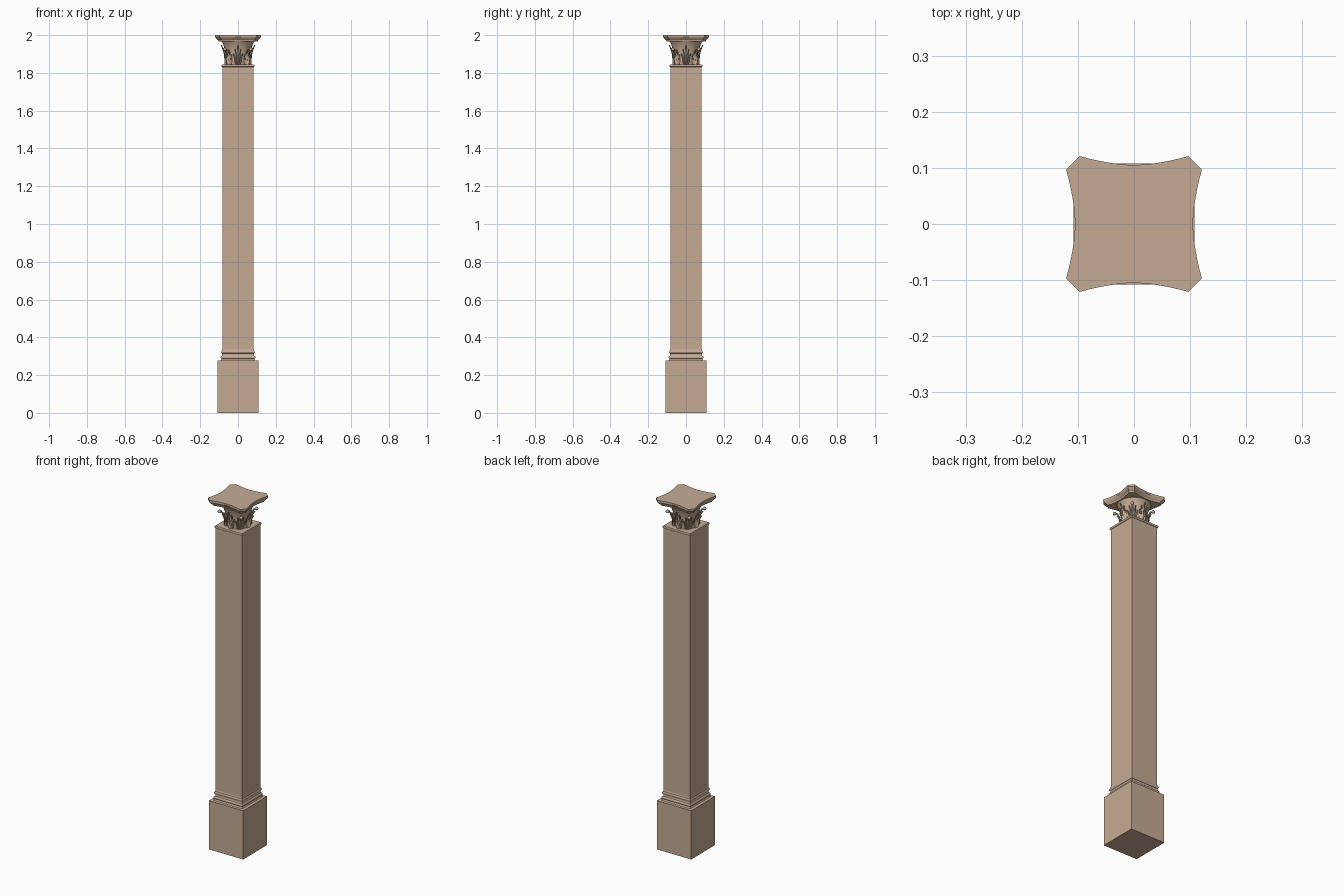
import bpy, bmesh, math
from mathutils import Vector

if "Cube" in bpy.data.objects:
    bpy.data.objects.remove(bpy.data.objects["Cube"])

stone = bpy.data.materials.new("warm_stone")
stone.diffuse_color = (0.56, 0.41, 0.30, 1)
stone.use_nodes = True
stone.node_tree.nodes["Principled BSDF"].inputs["Base Color"].default_value = stone.diffuse_color


def finish(name, bm):
    bmesh.ops.recalc_face_normals(bm, faces=bm.faces)
    me = bpy.data.meshes.new(name)
    bm.to_mesh(me)
    bm.free()
    ob = bpy.data.objects.new(name, me)
    bpy.context.collection.objects.link(ob)
    me.materials.append(stone)
    return ob


def stack(name, outline, levels):
    """Closed solid: the outline scaled by s at each height z."""
    bm = bmesh.new()
    rings = [[bm.verts.new((x * s, y * s, z)) for x, y in outline] for s, z in levels]
    n = len(outline)
    for a, b in zip(rings, rings[1:]):
        for i in range(n):
            bm.faces.new((a[i], a[(i + 1) % n], b[(i + 1) % n], b[i]))
    bm.faces.new(rings[0][::-1])
    bm.faces.new(rings[-1])
    return finish(name, bm)


def smooth(ob, angle=40):
    bpy.ops.object.select_all(action='DESELECT')
    ob.select_set(True)
    bpy.context.view_layer.objects.active = ob
    bpy.ops.object.shade_smooth_by_angle(angle=math.radians(angle))


def torus(r, bulge, z0, z1, n=6):
    """Half-round moulding profile."""
    return [(r + bulge * math.sin(math.pi * i / n),
             (z0 + z1) / 2 - (z1 - z0) / 2 * math.cos(math.pi * i / n)) for i in range(n + 1)]


square = [(-1, -1), (1, -1), (1, 1), (-1, 1)]
circle = [(math.cos(i * math.pi / 16), math.sin(i * math.pi / 16)) for i in range(32)]

# Plinth, base mouldings, shaft and necking
stack("plinth", square, [(0.108, 0), (0.108, 0.278)])
stack("base_mouldings", square,
      [(0.092, 0.276)] + torus(0.086, 0.006, 0.286, 0.302)
      + [(0.084, 0.307), (0.084, 0.312)] + torus(0.085, 0.004, 0.315, 0.328) + [(0.083, 0.338)])
stack("shaft", square, [(0.083, 0.33), (0.083, 1.832)])
stack("necking", square, [(0.083, 1.828)] + torus(0.084, 0.003, 1.832, 1.845))

# Flared round bell of the capital
bell_profile = [(0.062, 1.84), (0.063, 1.87), (0.066, 1.90), (0.071, 1.93), (0.080, 1.955), (0.086, 1.966), (0.084, 1.972)]
smooth(stack("capital_bell", circle, bell_profile))

# Abacus with hollowed sides and clipped corners
side = []
for i in range(13):
    t = i / 6 - 1
    side.append((0.097 * t, -(0.105 + 0.016 * abs(t) ** 1.7)))
outline = []
for k in range(4):
    c, s = round(math.cos(k * math.pi / 2)), round(math.sin(k * math.pi / 2))
    outline += [(x * c - y * s, x * s + y * c) for x, y in side]
stack("abacus", outline, [(0.86, 1.967), (0.88, 1.974), (0.93, 1.979), (0.98, 1.987), (1, 1.99), (1, 2.0)])


def surface(ang, u, h, out):
    """Point by the bell: u sideways, h up, out from the bell wall."""
    r = 0.066 + out
    d = Vector((math.cos(ang), math.sin(ang), 0))
    return d * (math.sqrt(max(r * r - u * u, 0.0004))) + Vector((-d.y, d.x, 0)) * u + Vector((0, 0, 1.842 + h))


def lobe(bm, ang, start, end, width, lean, curl):
    """Ridged pointed blade bending outward toward its tip."""
    du, dh = end[0] - start[0], end[1] - start[1]
    l = math.hypot(du, dh)
    nu, nh = dh / l, -du / l
    rings, n = [], 6
    for i in range(n + 1):
        t = i / n
        w = width * (0.45 + 0.55 * math.sin(math.pi * min(1, t * 1.25) * 0.62)) * (1 - t ** 4 * 0.9)
        u, h = start[0] + du * t, start[1] + dh * t - curl * 0.5 * max(0, t - 0.7)
        out = lean * t ** 2 + curl * max(0, t - 0.6)
        ring = []
        for a, o in ((-1, 0), (0, 0.006 * (1 - 0.5 * t)), (1, 0), (0, -0.004)):
            ring.append(bm.verts.new(surface(ang, u + nu * w * a, h + nh * w * a, out + o)))
        rings.append(ring)
    for a, b in zip(rings, rings[1:]):
        for j in range(4):
            bm.faces.new((a[j], a[(j + 1) % 4], b[(j + 1) % 4], b[j]))
    bm.faces.new(rings[0][::-1])
    bm.faces.new(rings[-1])


def leaf(name, ang, height, lean, curl):
    bm = bmesh.new()
    lobe(bm, ang, (0, 0), (0, height), 0.008, lean, curl)
    for s in (-1, 1):
        lobe(bm, ang, (s * 0.005, 0), (s * 0.016, height * 0.82), 0.0055, lean * 0.8, curl * 0.5)
        lobe(bm, ang, (s * 0.010, 0), (s * 0.025, height * 0.58), 0.005, lean * 0.6, curl * 0.3)
    return finish(name, bm)


# Ring of acanthus leaves, with taller curled leaves on the diagonals
for k in range(4):
    leaf(f"face_leaf_{k}", k * math.pi / 2, 0.108, 0.016, 0.018)
    a = (k + 0.5) * math.pi / 2
    leaf(f"corner_leaf_{k}", a, 0.098, 0.02, 0.03)
    # Small rolled tip on each corner leaf
    bm = bmesh.new()
    bmesh.ops.create_uvsphere(bm, u_segments=12, v_segments=8, radius=0.009)
    bmesh.ops.translate(bm, verts=bm.verts, vec=(0.098 * math.cos(a), 0.098 * math.sin(a), 1.925))
    smooth(finish(f"leaf_curl_{k}", bm), 60)
